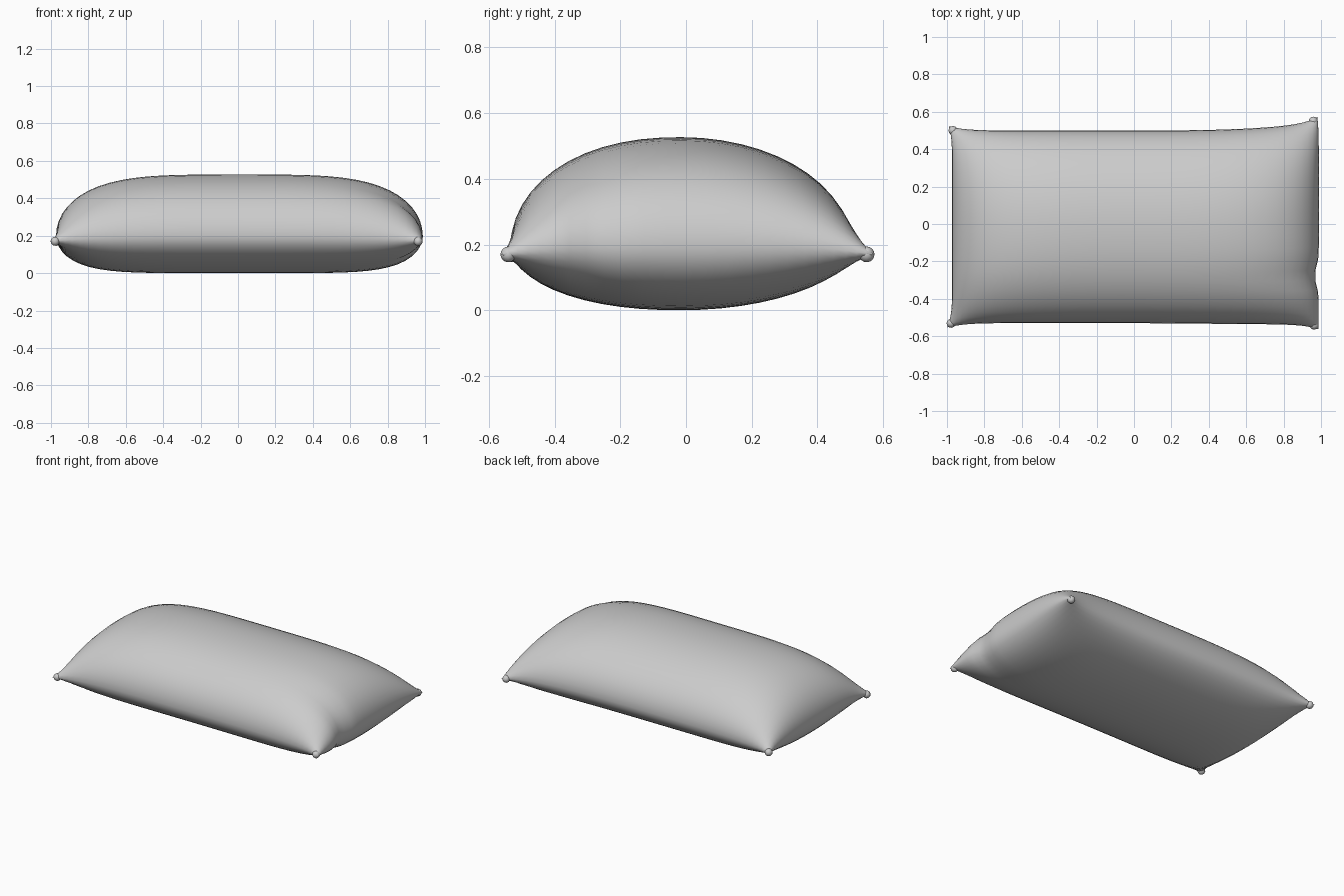
import bpy, bmesh, math

if "Cube" in bpy.data.objects:
    bpy.data.objects.remove(bpy.data.objects["Cube"])

NU, NV = 36, 26          # divisions along length and width
TIPS = {(-1, -1): (-1.0, -0.553), (1, -1): (0.985, -0.563),
        (-1, 1): (-0.99, 0.522), (1, 1): (0.98, 0.572)}


def spaced(i, n):
    """Spacing from -1 to 1 that tightens toward the seam."""
    return math.sin((i / n - 0.5) * math.pi)


def outline(u, v):
    """Plan position: nearly straight seams, pulled out at the four corners."""
    back = 0.5 + (0.045 * max(u, 0) ** 3)
    front = -0.53 - 0.008 * max(u, 0)
    right = 0.988 - 0.022 * math.exp(-((v + 0.52) / 0.12) ** 2)
    left = -0.973
    x = left + (right - left) * (u + 1) / 2
    y = front + (back - front) * (v + 1) / 2
    # pointed corner ears
    su, sv = (1 if u > 0 else -1), (1 if v > 0 else -1)
    w = abs(u * v) ** 14
    tx, ty = TIPS[(su, sv)]
    cx = right if su > 0 else left
    cy = (0.545 if su > 0 else 0.5) if sv > 0 else front
    return x + w * (tx - cx), y + w * (ty - cy)


def bulge(u, v, p):
    fu = max(0, 1 - abs(u) ** p) ** 0.5
    q = 2.25 if v < 0 else 2.0
    fv = max(0, 1 - abs(v) ** q) ** 0.5
    return fu * fv


def point(i, j, top):
    u, v = spaced(i, NU), spaced(j, NV)
    x, y = outline(u, v)
    seam = 0.2 - 0.03 * abs(u * v) ** 4
    if top:
        z = seam + 0.327 * bulge(u, v, 4)
    else:
        z = seam - 0.2 * bulge(u, v, 6)
    return x, y, z


# Stuffed cushion: two bulging panels joined along a shared seam
bm = bmesh.new()
grids = {}
for top in (True, False):
    for i in range(NU + 1):
        for j in range(NV + 1):
            edge = i in (0, NU) or j in (0, NV)
            if edge and not top:
                grids[top, i, j] = grids[True, i, j]
            else:
                grids[top, i, j] = bm.verts.new(point(i, j, top))
for top in (True, False):
    for i in range(NU):
        for j in range(NV):
            quad = [grids[top, a, b] for a, b in
                    ((i, j), (i + 1, j), (i + 1, j + 1), (i, j + 1))]
            bm.faces.new(quad if top else quad[::-1])
for f in bm.faces:
    f.smooth = True

# Small rounded nubs at the ear tips
for (su, sv), (tx, ty) in TIPS.items():
    nub = bmesh.ops.create_uvsphere(bm, u_segments=12, v_segments=8, radius=0.024)
    for vert in nub["verts"]:
        vert.co.x += tx - su * 0.022
        vert.co.y += ty - sv * 0.022
        vert.co.z += 0.17
        for f in vert.link_faces:
            f.smooth = True

mesh = bpy.data.meshes.new("pillow")
bm.to_mesh(mesh)
bm.free()
pillow = bpy.data.objects.new("pillow", mesh)
bpy.context.collection.objects.link(pillow)
